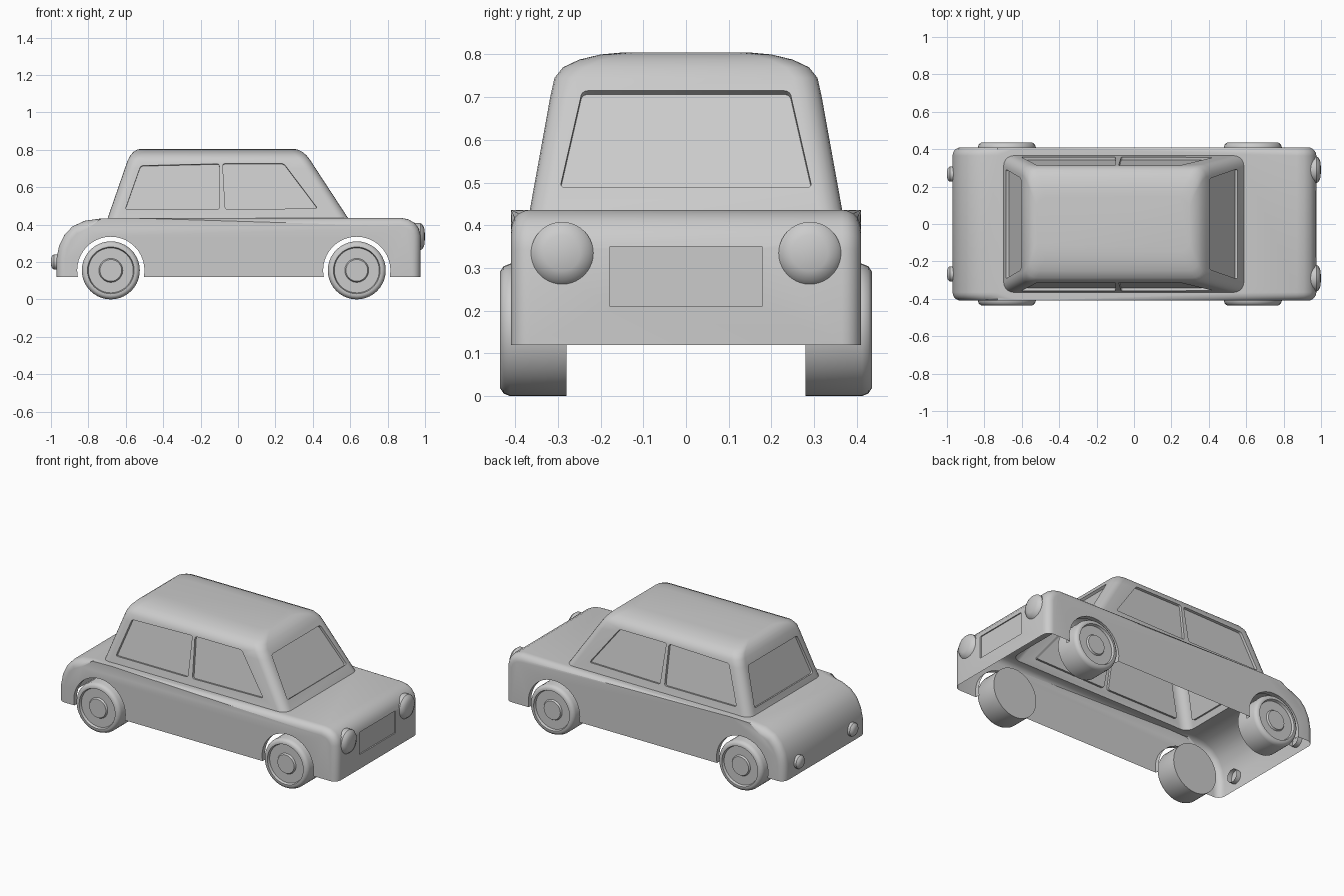
import bpy, bmesh, math
from mathutils import Vector

if "Cube" in bpy.data.objects:
    bpy.data.objects.remove(bpy.data.objects["Cube"])


def finish(name, bm, angle=35):
    bmesh.ops.recalc_face_normals(bm, faces=bm.faces)
    me = bpy.data.meshes.new(name)
    bm.to_mesh(me)
    bm.free()
    ob = bpy.data.objects.new(name, me)
    bpy.context.collection.objects.link(ob)
    smooth(ob, angle)
    return ob


def smooth(ob, angle=35):
    bpy.ops.object.select_all(action='DESELECT')
    bpy.context.view_layer.objects.active = ob
    ob.select_set(True)
    bpy.ops.object.shade_smooth_by_angle(angle=math.radians(angle))


def lathe(name, pts, axis, centre, steps=40):
    # pts: (distance along axis, radius)
    bm = bmesh.new()
    a, c = Vector(axis), Vector(centre)
    vs = [bm.verts.new(c + a * d + Vector((0, 0, r))) for d, r in pts]
    es = [bm.edges.new(p) for p in zip(vs, vs[1:])]
    bmesh.ops.spin(bm, geom=vs + es, cent=c, axis=a, angle=math.tau, steps=steps)
    bmesh.ops.remove_doubles(bm, verts=bm.verts, dist=1e-5)
    return finish(name, bm)


def loft(bm, rings):
    rows = [[bm.verts.new(p) for p in r] for r in rings]
    n = len(rows[0])
    for a, b in zip(rows, rows[1:]):
        for i in range(n):
            bm.faces.new((a[i], a[(i + 1) % n], b[(i + 1) % n], b[i]))
    bm.faces.new(rows[0])
    bm.faces.new(rows[-1])
    return rows


# lower body: side profile extruded across, side outline rounded
profile = [(-.97, 0), (-.97, .22), (-.957, .285), (-.928, .345), (-.885, .39),
           (-.82, .42), (-.73, .433), (-.6, .436), (.87, .436), (.91, .428),
           (.943, .41), (.965, .38), (.975, .345), (.975, 0)]
bm = bmesh.new()
loft(bm, [[(x, y, z) for x, z in profile] for y in (-.41, .41)])
rim = [e for e in bm.edges if abs(e.verts[0].co.y - e.verts[1].co.y) < .01]
bmesh.ops.bevel(bm, geom=rim, offset=.045, segments=5, profile=.5,
                affect='EDGES', clamp_overlap=False)
body = finish("car_body", bm)

# cabin: stacked rounded rectangles (z, rear x, front x, half width)
levels = [(.40, -.709, .611, .372), (.44, -.695, .585, .365), (.70, -.605, .415, .318),
          (.745, -.589, .386, .308), (.77, -.575, .366, .288), (.788, -.56, .346, .25),
          (.80, -.54, .32, .2), (.805, -.52, .30, .145)]


def rounded(z, x0, x1, h, r=.055, n=5):
    out = []
    for k, (cx, cy) in enumerate(((x1 - r, h - r), (x0 + r, h - r),
                                  (x0 + r, r - h), (x1 - r, r - h))):
        for i in range(n + 1):
            t = math.pi / 2 * (k + i / n)
            out.append((cx + r * math.cos(t), cy + r * math.sin(t), z))
    return out


bm = bmesh.new()
loft(bm, [rounded(*lv) for lv in levels])
cabin = finish("cabin", bm)

# cutters: window recesses, grille recess and wheel arches
cut = bmesh.new()


def recess(corners, outward, depth=.016, corner=.012):
    p = [Vector(c) for c in corners]
    n = (p[1] - p[0]).cross(p[3] - p[0]).normalized()
    if n.dot(Vector(outward)) < 0:
        n = -n
    a, b = loft(cut, [[q - n * depth for q in p], [q + n * .03 for q in p]])
    es = [cut.edges.get(pair) for pair in zip(a, b)]
    if corner:
        bmesh.ops.bevel(cut, geom=es, offset=corner, segments=3, profile=.5, affect='EDGES')


def side_y(z):
    return .365 - .181 * (z - .44)


def front_x(z):
    return .585 - .654 * (z - .44)


def rear_x(z):
    return -.695 + .346 * (z - .44)


WHEELS_X, R = (-.68, .635), .155
for s in (-1, 1):
    for win in ([(-.603, .48), (-.10, .48), (-.10, .725), (-.52, .715)],
                [(-.068, .48), (.425, .487), (.245, .726), (-.082, .726)]):
        recess([(x, s * side_y(z), z) for x, z in win], (0, s, 0))
    for wx in WHEELS_X:
        ring = [(wx + .18 * math.cos(math.tau * i / 40), R + .18 * math.sin(math.tau * i / 40))
                for i in range(40)]
        loft(cut, [[(x, s * y, z) for x, z in ring] for y in (.38, .5)])
for fx, lo, hi, d in ((front_x, (.295, .488), (.243, .715), 1), (rear_x, (.292, .47), (.245, .70), -1)):
    recess([(fx(z), y, z) for y, z in ((-lo[0], lo[1]), lo, hi, (-hi[0], hi[1]))], (d, 0, 0))
recess([(.975, -.178, .21), (.975, .178, .21), (.975, .178, .35), (.975, -.178, .35)],
       (1, 0, 0), .008, 0)
cutter = finish("recess_cutter", cut)
cutter.hide_render = True

# join cabin, cut recesses, then open the underside and wheel arches
for op, other in (('UNION', cabin), ('DIFFERENCE', cutter)):
    m = body.modifiers.new(op.lower(), 'BOOLEAN')
    m.operation, m.object, m.solver = op, other, 'EXACT'
dg = bpy.context.evaluated_depsgraph_get()
shell = bpy.data.meshes.new_from_object(body.evaluated_get(dg))
body.modifiers.clear()
body.data = shell
for ob in (cabin, cutter):
    bpy.data.objects.remove(ob)
bm = bmesh.new()
bm.from_mesh(shell)
bmesh.ops.bisect_plane(bm, geom=bm.verts[:] + bm.edges[:] + bm.faces[:],
                       plane_co=(0, 0, .12), plane_no=(0, 0, 1), clear_inner=True)
caps = [f for f in bm.faces if all(abs(abs(v.co.y) - .38) < .001 and v.co.z < .35 for v in f.verts)
        and abs(f.normal.y) > .9]
bmesh.ops.delete(bm, geom=caps, context='FACES')
bm.to_mesh(shell)
bm.free()
smooth(body)

# wheels with stepped rim and hub
tyre = [(.28, 0), (.28, R), (.412, R), (.427, .149), (.435, .137), (.435, .125),
        (.42, .12), (.42, .064), (.43, .058), (.43, 0)]
# headlights and tail lights
head = [(.94, .073), (.975, .073), (.988, .063), (.997, .042), (1.0, 0)]
tail = [(.94, .041), (.985, .041), (.995, .032), (1.0, .015), (1.0, 0)]
for s, side in ((-1, "right"), (1, "left")):
    for wx, end in zip(WHEELS_X, ("rear", "front")):
        lathe(f"{end}_{side}_wheel", tyre, (0, s, 0), (wx, 0, R))
    lathe(f"headlight_{side}", head, (1, 0, 0), (0, s * .29, .335))
    lathe(f"tail_light_{side}", tail, (-1, 0, 0), (0, s * .267, .2), 24)
